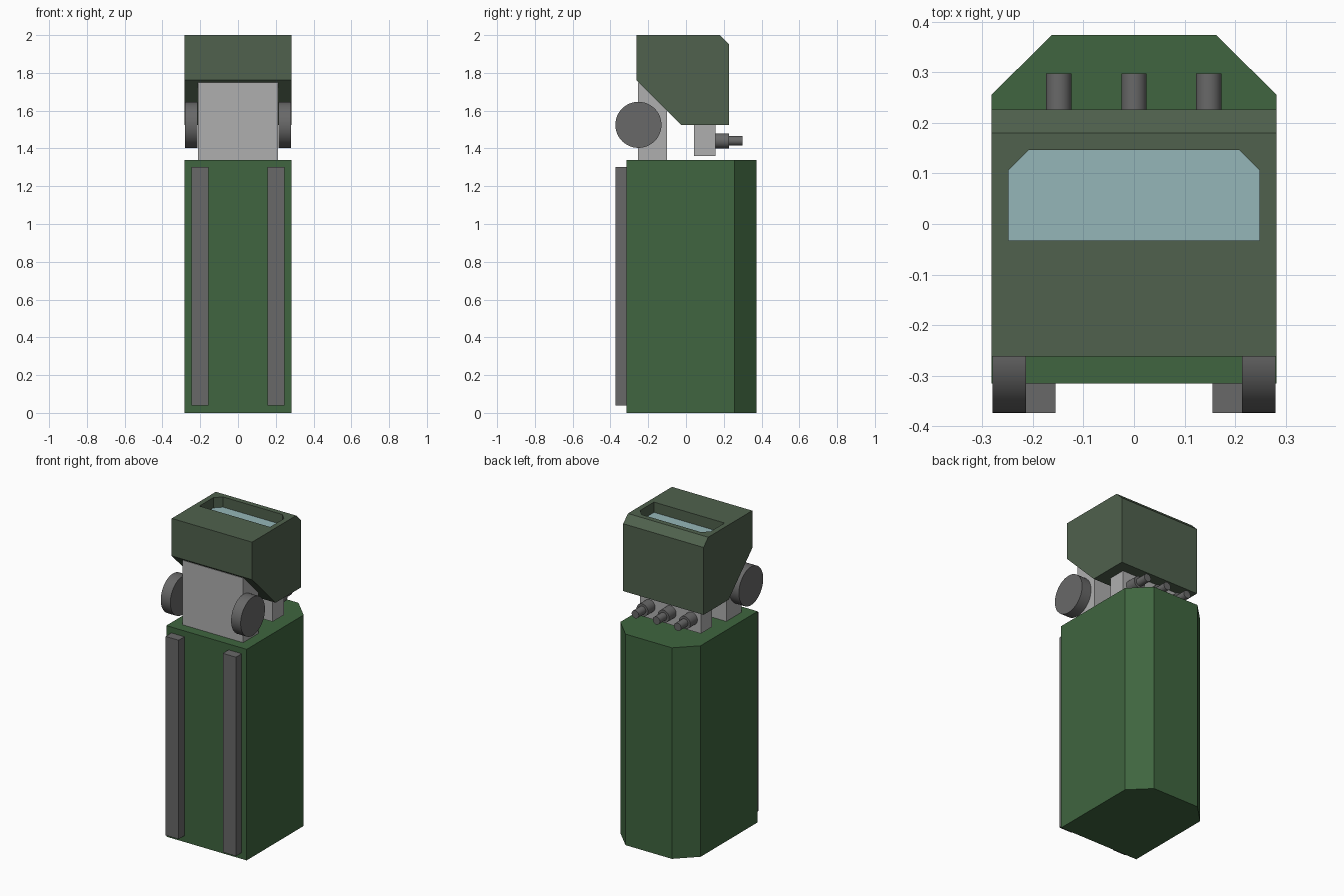
import bpy, bmesh, math
from mathutils import Vector

if "Cube" in bpy.data.objects:
    bpy.data.objects.remove(bpy.data.objects["Cube"])


def material(name, rgb):
    m = bpy.data.materials.new(name)
    m.diffuse_color = (*rgb, 1)
    m.use_nodes = True
    m.node_tree.nodes["Principled BSDF"].inputs["Base Color"].default_value = m.diffuse_color
    return m


BODY = material("green", (0.05, 0.13, 0.05))
HEAD = material("grey_green", (0.08, 0.12, 0.075))
GLASS = material("pale_blue", (0.30, 0.47, 0.48))
LIGHT = material("light_grey", (0.43, 0.43, 0.43))
DARK = material("dark_grey", (0.14, 0.14, 0.14))


def prism(name, pts, axis, lo, hi, mat):
    """Extrude a 2D outline along 'x' (pts are y,z) or 'z' (pts are x,y)."""
    place = (lambda p, t: (t, *p)) if axis == 'x' else (lambda p, t: (*p, t))
    bm = bmesh.new()
    face = bm.faces.new([bm.verts.new(place(p, lo)) for p in pts])
    top = bmesh.ops.extrude_face_region(bm, geom=[face])["geom"]
    bmesh.ops.translate(bm, vec=Vector(place((0, 0), hi - lo)),
                        verts=[v for v in top if isinstance(v, bmesh.types.BMVert)])
    bmesh.ops.recalc_face_normals(bm, faces=bm.faces)
    mesh = bpy.data.meshes.new(name)
    bm.to_mesh(mesh)
    bm.free()
    mesh.materials.append(mat)
    ob = bpy.data.objects.new(name, mesh)
    bpy.context.collection.objects.link(ob)
    return ob


def box(name, x, y, z, mat):
    pts = [(x[0], y[0]), (x[1], y[0]), (x[1], y[1]), (x[0], y[1])]
    return prism(name, pts, 'z', *z, mat)


def cylinder(name, centre, radius, depth, axis, mat, sides=32):
    rot = (0, math.pi / 2, 0) if axis == 'x' else (math.pi / 2, 0, 0)
    bpy.ops.mesh.primitive_cylinder_add(vertices=sides, radius=radius, depth=depth,
                                        location=centre, rotation=rot)
    ob = bpy.context.object
    ob.name = name
    ob.data.materials.append(mat)
    bpy.ops.object.shade_smooth_by_angle(angle=math.radians(35))
    return ob


# Tall magazine body with chamfered rear corners
prism("body", [(-0.282, -0.316), (0.282, -0.316), (0.282, 0.256), (0.163, 0.374),
               (-0.163, 0.374), (-0.282, 0.256)], 'z', 0, 1.34, BODY)

# Sight head, sloped underneath at the front
head = prism("head", [(-0.262, 2.0), (0.18, 2.0), (0.227, 1.953), (0.227, 1.525),
                      (-0.025, 1.525), (-0.262, 1.762)], 'x', -0.282, 0.282, HEAD)

# Window recess in the top and its glass
window = [(-0.248, -0.033), (0.248, -0.033), (0.248, 0.107), (0.208, 0.147),
          (-0.208, 0.147), (-0.248, 0.107)]
cutter = prism("window_cutter", window, 'z', 1.93, 2.1, HEAD)
cutter.hide_render = True
cutter.display_type = 'WIRE'
cut = head.modifiers.new("window_recess", 'BOOLEAN')
cut.operation = 'DIFFERENCE'
cut.solver = 'EXACT'
cut.object = cutter
prism("window_glass", window, 'z', 1.92, 1.935, GLASS)

# Neck blocks between body and head
box("front_neck", (-0.213, 0.213), (-0.253, -0.1), (1.34, 1.75), LIGHT)
box("rear_block", (-0.213, 0.213), (0.043, 0.155), (1.36, 1.53), LIGHT)

# Front rails and side discs
for side, s in (("left", -1), ("right", 1)):
    box(side + "_rail", sorted((s * 0.155, s * 0.247)), (-0.374, -0.316), (0.04, 1.303), DARK)
    cylinder(side + "_disc", (s * 0.247, -0.252, 1.525), 0.122, 0.067, 'x', DARK, 48)

# Row of stepped connectors on the rear block
for i, x in enumerate((-0.149, 0, 0.148)):
    cylinder(f"connector_base_{i}", (x, 0.19, 1.44), 0.04, 0.074, 'y', DARK)
    cylinder(f"connector_tip_{i}", (x, 0.26, 1.44), 0.025, 0.076, 'y', DARK)
